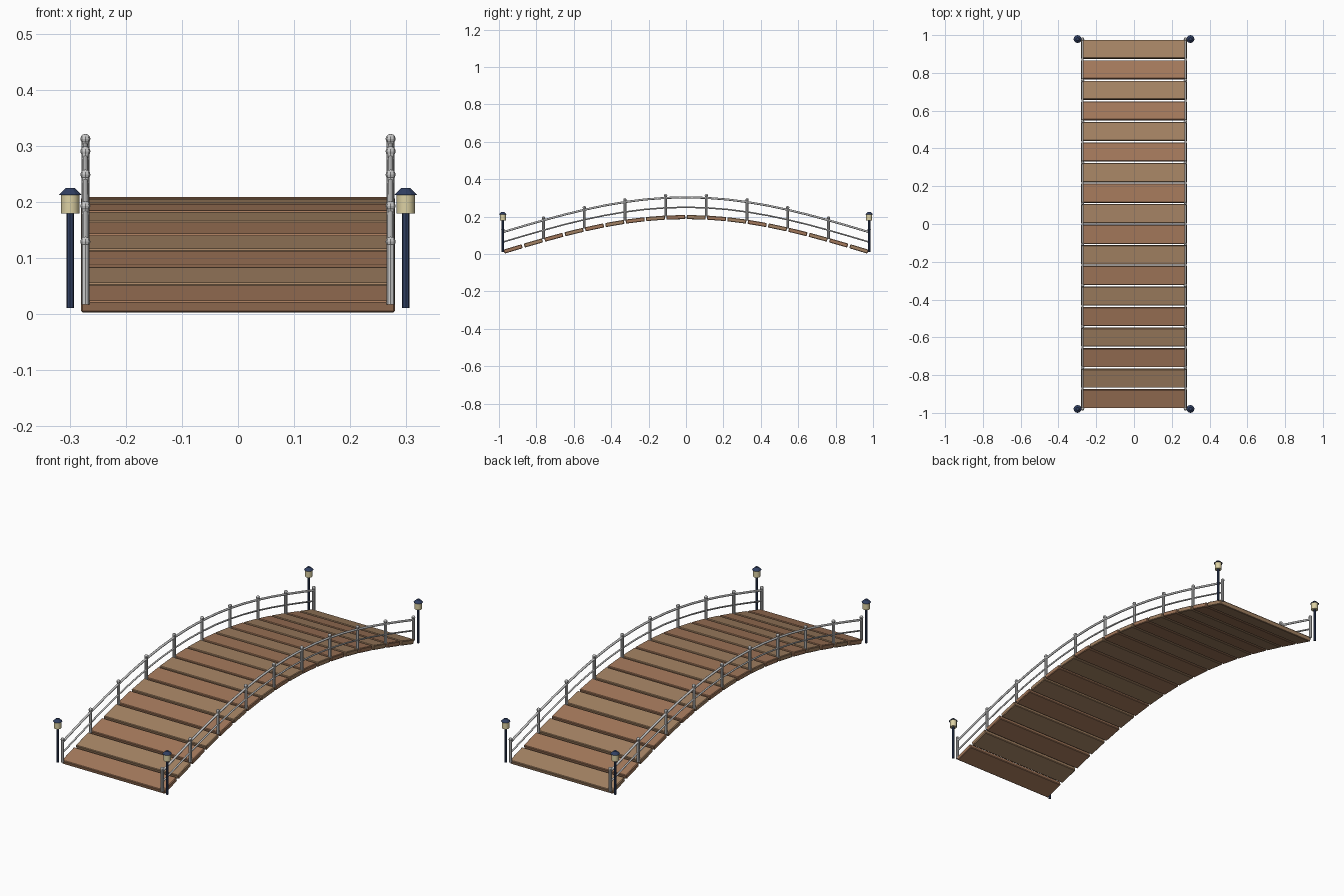
import bpy, bmesh, math
from mathutils import Matrix, Vector

if "Cube" in bpy.data.objects:
    bpy.data.objects.remove(bpy.data.objects["Cube"])

L, RISE, BASE = 0.979, 0.186, 0.011     # half span, arch height, deck centre at ends
N = 18                                  # planks


def arch(y):
    return BASE + RISE * math.cos(math.pi * y / (2 * L))


def slope(y):
    return -RISE * math.pi / (2 * L) * math.sin(math.pi * y / (2 * L))


def material(name, rgb):
    m = bpy.data.materials.new(name)
    m.diffuse_color = (*rgb, 1)
    m.use_nodes = True
    m.node_tree.nodes["Principled BSDF"].inputs["Base Color"].default_value = m.diffuse_color
    return m


wood_red = material("wood_red", (0.37, 0.19, 0.105))
wood_tan = material("wood_tan", (0.37, 0.225, 0.125))
navy = material("navy_metal", (0.03, 0.05, 0.12))
cream = material("lamp_glass", (0.72, 0.64, 0.37))


def finish(name, bm, mat=None, smooth=False):
    me = bpy.data.meshes.new(name)
    bm.to_mesh(me)
    bm.free()
    ob = bpy.data.objects.new(name, me)
    bpy.context.collection.objects.link(ob)
    if mat:
        me.materials.append(mat)
    if smooth:
        for p in me.polygons:
            p.use_smooth = abs(p.normal.z) < 0.95
    return ob


def cone(bm, x, y, z0, z1, r0, r1, sides):
    bmesh.ops.create_cone(bm, cap_ends=True, segments=sides, radius1=r0, radius2=r1,
                          depth=z1 - z0, matrix=Matrix.Translation((x, y, (z0 + z1) / 2)))


# Deck planks following the arch
for i in range(N):
    y = -L + 2 * L * (i + 0.5) / N
    bm = bmesh.new()
    bmesh.ops.create_cube(bm, size=1, matrix=Matrix.Diagonal((0.56, 0.101, 0.022, 1)))
    bmesh.ops.bevel(bm, geom=bm.edges[:], offset=0.003, segments=1, affect='EDGES')
    plank = finish(f"plank_{i + 1}", bm, wood_red if i % 2 == 0 else wood_tan)
    plank.location = (0, y, arch(y))
    plank.rotation_euler.x = math.atan(slope(y))

for side, sx in (("left", -1), ("right", 1)):
    x = 0.272 * sx
    # Railing posts with ball tops
    for k in range(10):
        y = -L + 2 * L * k / 9
        z = arch(y)
        bm = bmesh.new()
        cone(bm, x, y, z + 0.006, z + 0.116, 0.0072, 0.0072, 8)
        bmesh.ops.create_uvsphere(bm, u_segments=8, v_segments=6, radius=0.009,
                                  matrix=Matrix.Translation((x, y, z + 0.118)))
        finish(f"{side}_post_{k + 1}", bm)

    # Curved handrail and middle rail
    for part, lift, rad in (("handrail", 0.106, 0.0055), ("middle_rail", 0.053, 0.004)):
        cu = bpy.data.curves.new(f"{side}_{part}", 'CURVE')
        cu.dimensions = '3D'
        cu.bevel_depth = rad
        cu.bevel_resolution = 2
        cu.use_fill_caps = True
        sp = cu.splines.new('POLY')
        sp.points.add(N)
        for j, p in enumerate(sp.points):
            y = -L + 2 * L * j / N
            p.co = (x, y, arch(y) + lift, 1)
        bpy.context.collection.objects.link(bpy.data.objects.new(f"{side}_{part}", cu))

    # Lantern posts at the corners
    for end, sy in (("front", -1), ("back", 1)):
        lx, ly = 0.299 * sx, L * sy
        tag = f"{end}_{side}_lantern"
        bm = bmesh.new()
        cone(bm, lx, ly, BASE, 0.181, 0.0065, 0.0065, 8)
        finish(tag + "_pole", bm, navy)
        bm = bmesh.new()
        cone(bm, lx, ly, 0.179, 0.213, 0.0165, 0.0165, 12)
        finish(tag + "_glass", bm, cream, True)
        bm = bmesh.new()
        cone(bm, lx, ly, 0.212, 0.225, 0.021, 0.008, 12)
        finish(tag + "_cap", bm, navy)
